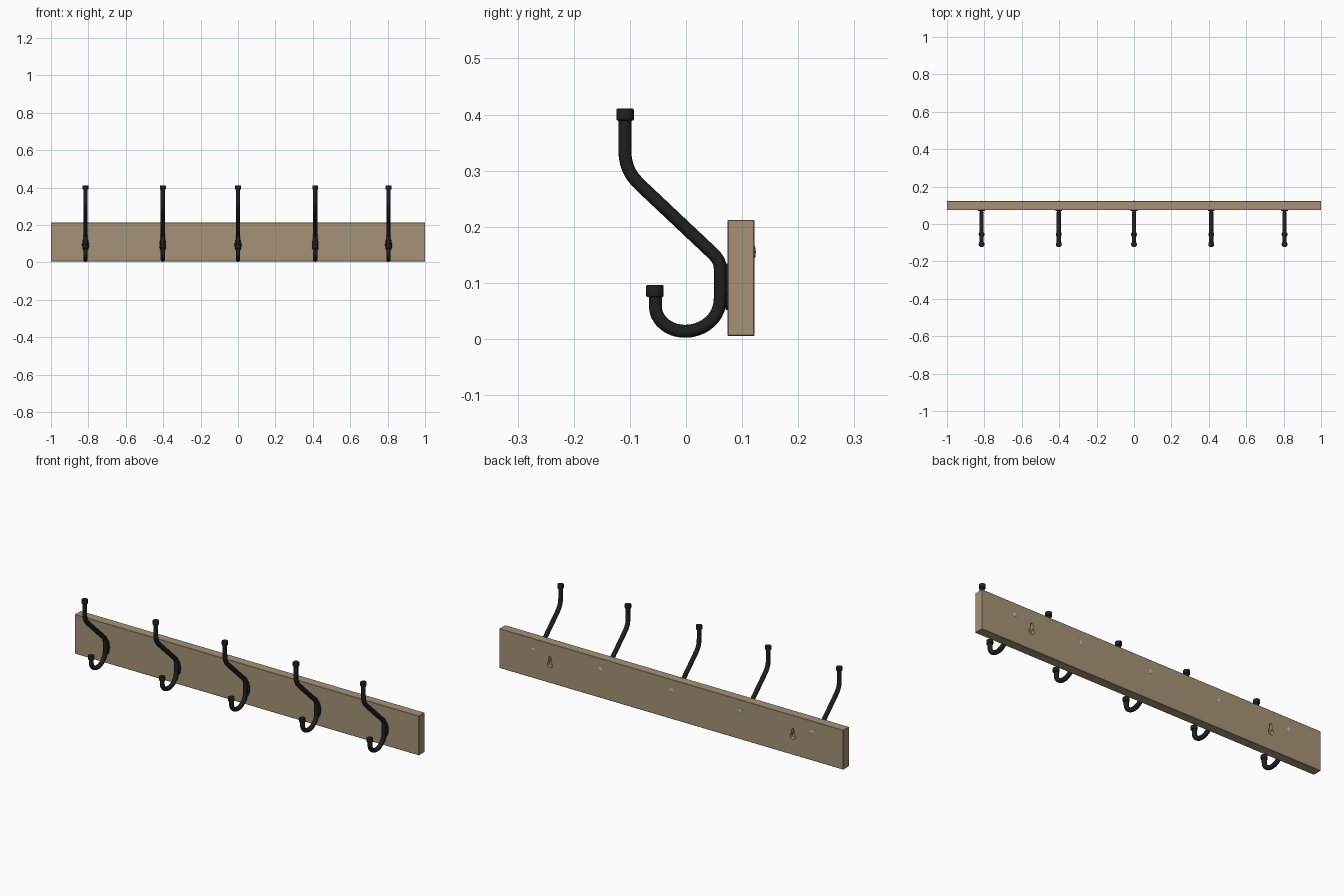
import bpy, bmesh, math
from mathutils import Vector, Matrix

if "Cube" in bpy.data.objects:
    bpy.data.objects.remove(bpy.data.objects["Cube"])

def material(name, rgb):
    m = bpy.data.materials.new(name)
    m.diffuse_color = (*rgb, 1)
    m.use_nodes = True
    m.node_tree.nodes["Principled BSDF"].inputs["Base Color"].default_value = m.diffuse_color
    return m

WOOD = material("brown wood", (0.38, 0.29, 0.185))
BLACK = material("black iron", (0.014, 0.014, 0.014))
STEEL = material("grey steel", (0.45, 0.45, 0.45))
HOOK_X = (-0.815, -0.402, 0.0, 0.413, 0.805)

def add(name, mesh, mat, smooth=False):
    ob = bpy.data.objects.new(name, mesh)
    bpy.context.collection.objects.link(ob)
    mesh.materials.clear()
    mesh.materials.append(mat)
    if smooth:
        bpy.ops.object.select_all(action='DESELECT')
        ob.select_set(True)
        bpy.context.view_layer.objects.active = ob
        bpy.ops.object.shade_smooth_by_angle(angle=math.radians(40))
    return ob

def to_mesh(bm, name):
    bmesh.ops.recalc_face_normals(bm, faces=bm.faces[:])
    me = bpy.data.meshes.new(name)
    bm.to_mesh(me)
    bm.free()
    return me

def lathe(name, profile, centre, matrix=Matrix(), seg=24):
    """Spin (radius, height) points about z, then transform and move."""
    bm = bmesh.new()
    vs = [bm.verts.new((r, 0, h)) for r, h in profile]
    es = [bm.edges.new(p) for p in zip(vs, vs[1:])]
    bmesh.ops.spin(bm, geom=vs + es, cent=(0, 0, 0), axis=(0, 0, 1),
                   angle=math.tau, steps=seg, use_merge=True)
    bmesh.ops.remove_doubles(bm, verts=bm.verts[:], dist=1e-5)
    bm.transform(Matrix.Translation(centre) @ matrix)
    return to_mesh(bm, name)

# Wooden board with slightly eased edges
bm = bmesh.new()
bmesh.ops.create_cube(bm, size=1, matrix=Matrix.Translation((0, 0.098, 0.109))
                      @ Matrix.Diagonal((2, 0.048, 0.207, 1)))
bmesh.ops.bevel(bm, geom=bm.edges[:], offset=0.0015, segments=1, affect='EDGES')
board = add("board", to_mesh(bm, "board"), WOOD)

# Keyhole hanging slots cut into the back
def keyhole(x):
    c, r, w, top = 0.101, 0.0155, 0.007, 0.137
    a0 = math.acos(w / r)
    pts = []
    for i in range(21):                       # round entry, open at the top
        a = math.pi - a0 + (math.pi + 2 * a0) * i / 20
        pts.append((r * math.cos(a), c + r * math.sin(a)))
    for i in range(9):                        # rounded slot end
        a = math.pi * i / 8
        pts.append((w * math.cos(a), top + w * math.sin(a)))
    bm = bmesh.new()
    f = bm.faces.new([bm.verts.new((x + px, 0.102, pz)) for px, pz in pts])
    ext = bmesh.ops.extrude_face_region(bm, geom=[f])
    bmesh.ops.translate(bm, vec=(0, 0.04, 0),
                        verts=[v for v in ext["geom"] if isinstance(v, bmesh.types.BMVert)])
    return add("keyhole_cutter", to_mesh(bm, "keyhole_cutter"), WOOD)

for x in (-0.706, 0.706):
    cutter = keyhole(x)
    cutter.hide_render = True
    mod = board.modifiers.new("keyhole", 'BOOLEAN')
    mod.operation, mod.solver, mod.object = 'DIFFERENCE', 'EXACT', cutter
    bpy.context.view_layer.objects.active = board
    bpy.ops.object.modifier_apply(modifier=mod.name)
    bpy.data.objects.remove(cutter)

# Hook rod: (y, z), direction, handle lengths in and out
D = (0.73, -0.685)
PATH = [((-.109, .395), (0, -1), .01, .01), ((-.109, .338), (0, -1), .01, .035),
        ((-.077, .270), D, .025, .03), ((.044, .156), D, .03, .014),
        ((.061, .125), (0, -1), .014, .01), ((.061, .072), (0, -1), .01, .033),
        ((-.002, .0138), (-1, 0), .035, .029), ((-.0545, .058), (0, 1), .024, .005),
        ((-.0545, .085), (0, 1), .005, .005)]
cu = bpy.data.curves.new("hook_path", 'CURVE')
cu.dimensions = '3D'
cu.twist_mode = 'MINIMUM'
cu.bevel_depth, cu.bevel_resolution, cu.resolution_u = 0.0115, 6, 10
cu.use_fill_caps = True
sp = cu.splines.new('BEZIER')
sp.bezier_points.add(len(PATH) - 1)
for bp, (p, d, lin, lout) in zip(sp.bezier_points, PATH):
    co, t = Vector((0, *p)), Vector((0, *d))
    bp.handle_left_type = bp.handle_right_type = 'FREE'
    bp.co, bp.handle_left, bp.handle_right = co, co - t * lin, co + t * lout
tmp = bpy.data.objects.new("hook_path", cu)
bpy.context.collection.objects.link(tmp)
bpy.context.view_layer.update()
rod = bpy.data.meshes.new_from_object(tmp.evaluated_get(bpy.context.evaluated_depsgraph_get()))
bpy.data.objects.remove(tmp)

# Rounded end caps, oval mounting plate and domed screw head
CAP = [(0, 0), (.0125, 0), (.0148, .001), (.0158, .0035), (.0158, .0185),
       (.0148, .021), (.0125, .022), (0, .022)]
top_cap = lathe("top_cap", CAP, (0, -.1085, .389))
low_cap = lathe("lower_cap", CAP, (0, -.0555, .0745))
plate = lathe("mount_plate", [(0, -.001), (1, -.001), (1, .0035), (.95, .0045), (0, .0045)],
              (0, .0745, .0935),
              Matrix.Diagonal((.018, 1, .0415, 1)) @ Matrix.Rotation(math.pi / 2, 4, 'X'), 32)
screw = lathe("screw", [(.011, -.001), (.011, .0003), (.009, .0013), (.005, .0021), (0, .0024)],
              (0, .122, .155), Matrix.Rotation(-math.pi / 2, 4, 'X'))

for x in HOOK_X:
    for name, mesh, mat in (("hook_rod", rod, BLACK), ("top_cap", top_cap, BLACK),
                            ("lower_cap", low_cap, BLACK), ("mount_plate", plate, BLACK),
                            ("back_screw", screw, STEEL)):
        add(name, mesh, mat, True).location.x = x
